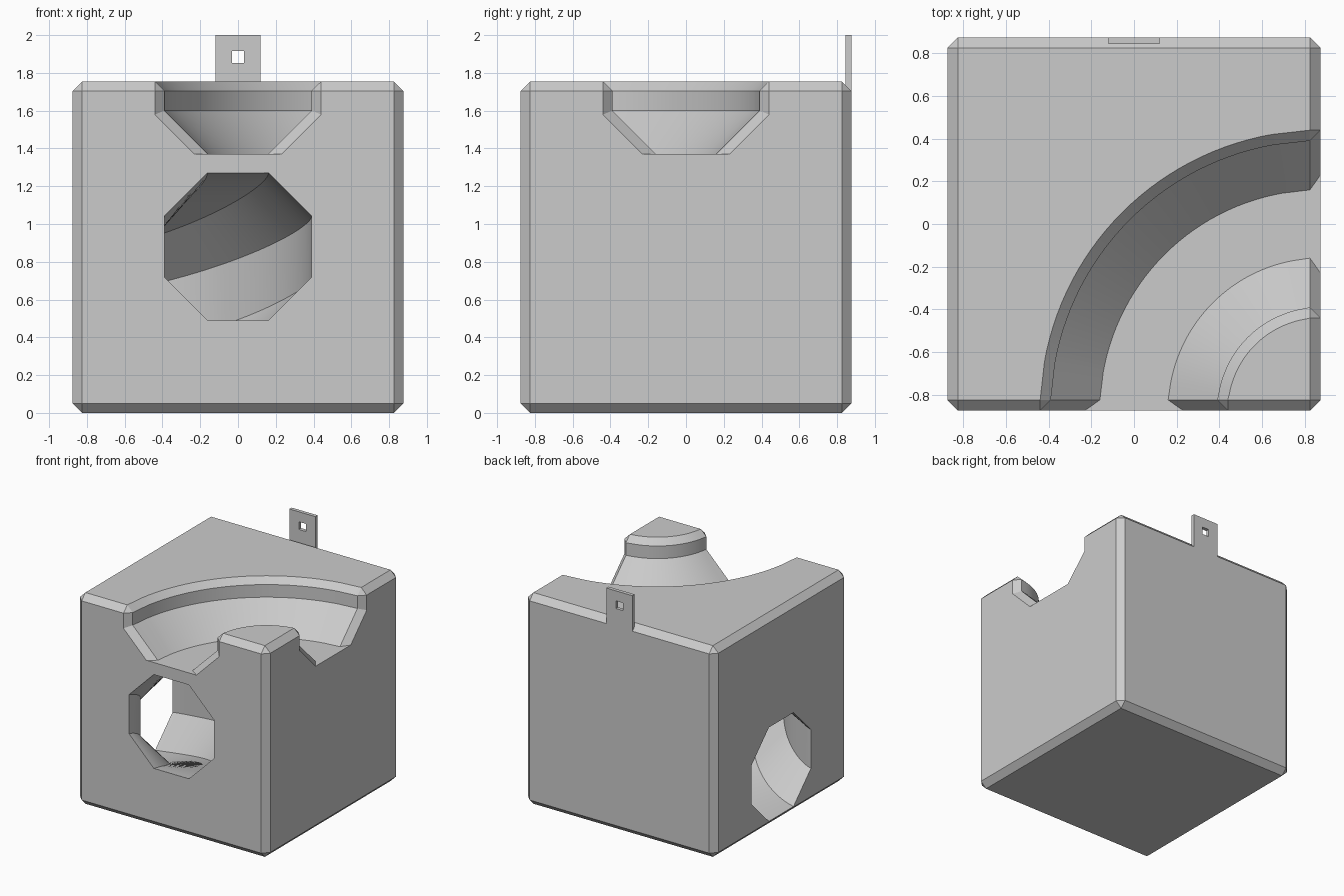
import bpy, bmesh
from math import sin, cos, pi, radians

HALF, TOP, BEVEL = 0.875, 1.755, 0.05

if "Cube" in bpy.data.objects:
    bpy.data.objects.remove(bpy.data.objects["Cube"])

grey = bpy.data.materials.new("plain_grey")
grey.use_nodes = True
grey.diffuse_color = (0.6, 0.6, 0.6, 1)
grey.node_tree.nodes["Principled BSDF"].inputs["Base Color"].default_value = (0.6, 0.6, 0.6, 1)


def make_object(name, bm):
    # Consistently wound shells only need turning outward as a whole
    if bm.calc_volume(signed=True) < 0:
        bmesh.ops.reverse_faces(bm, faces=bm.faces[:])
    bm.normal_update()
    mesh = bpy.data.meshes.new(name)
    bm.to_mesh(mesh)
    bm.free()
    mesh.materials.append(grey)
    obj = bpy.data.objects.new(name, mesh)
    bpy.context.collection.objects.link(obj)
    return obj


def box(name, x, y, z, bevel=0):
    bm = bmesh.new()
    bmesh.ops.create_cube(bm, size=1)
    for v in bm.verts:
        for i, (low, high) in enumerate((x, y, z)):
            v.co[i] = low if v.co[i] < 0 else high
    bm.normal_update()
    if bevel:
        bmesh.ops.bevel(bm, geom=bm.edges[:], offset=bevel, segments=1, affect='EDGES')
    return make_object(name, bm)


def sweep(name, stations, side):
    """Loft profiles round a quarter turn about a front corner of the block."""
    bm = bmesh.new()
    rings = []
    for angle, past, profile in stations:
        c, s = cos(angle), sin(angle)
        ring = []
        for u, z in profile:
            r = HALF + u
            x = HALF - r * c + past * s
            y = -HALF + r * s - past * c
            ring.append(bm.verts.new((side * x, y, z)))
        rings.append(ring)
    for a, b in zip(rings, rings[1:]):
        for i in range(len(a)):
            j = (i + 1) % len(a)
            bm.faces.new((a[i], a[j], b[j], b[i]))
    bm.faces.new(rings[0][::-1])
    bm.faces.new(rings[-1])
    return make_object(name, bm)


def cut(target, cutter):
    mod = target.modifiers.new("cut", 'BOOLEAN')
    mod.operation, mod.solver, mod.object = 'DIFFERENCE', 'EXACT', cutter
    bpy.ops.object.select_all(action='DESELECT')
    bpy.context.view_layer.objects.active = target
    target.select_set(True)
    bpy.ops.object.modifier_apply(modifier=mod.name)
    bpy.data.objects.remove(cutter)


def groove_profile(w):
    """Open channel section, widened by w on every sloping or upright wall."""
    right = [(0.16 + 1.414 * w, 1.37), (0.39 + w, 1.6 - 0.414 * w),
             (0.39 + w, TOP - BEVEL), (0.49 + w, TOP + BEVEL)]
    return right + [(-u, z) for u, z in reversed(right)]


def tube_profile(z):
    r = 0.39 / cos(pi / 8)
    return [(r * cos(pi / 8 + k * pi / 4), z + r * sin(pi / 8 + k * pi / 4)) for k in range(8)]


# Chamfered block
block = box("block", (-HALF, HALF), (-HALF, HALF), (0, TOP), BEVEL)

# Curved channel across the top, flaring at both ends
arc = [radians(10 + 70 * i / 28) for i in range(29)]
inner, flare = groove_profile(0), groove_profile(2 * BEVEL)
stations = [(0, BEVEL, flare), (0, -BEVEL, inner)]
stations += [(a, 0, inner) for a in arc]
stations += [(pi / 2, -BEVEL, inner), (pi / 2, BEVEL, flare)]
cut(block, sweep("channel_cutter", stations, 1))

# Octagonal tunnel descending from the front to the side
start, drop, steps = 0.88, 0.435, 32
stations = [(0, 0.1, tube_profile(start))]
for i in range(steps + 1):
    t = i / steps
    ease = (t + t * t * (3 - 2 * t)) / 2
    stations.append((t * pi / 2, 0, tube_profile(start - drop * ease)))
stations.append((pi / 2, 0.1, tube_profile(start - drop)))
cut(block, sweep("tunnel_cutter", stations, -1))

# Hanging tab with a square hole, flush with the back
tab = box("hanging_tab", (-0.12, 0.12), (0.845, HALF), (1.7, 2.0))
cut(tab, box("tab_hole_cutter", (-0.032, 0.032), (0.8, 0.92), (1.853, 1.917)))

bpy.ops.object.select_all(action='DESELECT')
bpy.context.view_layer.objects.active = block
block.select_set(True)
bpy.ops.object.shade_smooth_by_angle(angle=radians(25))
